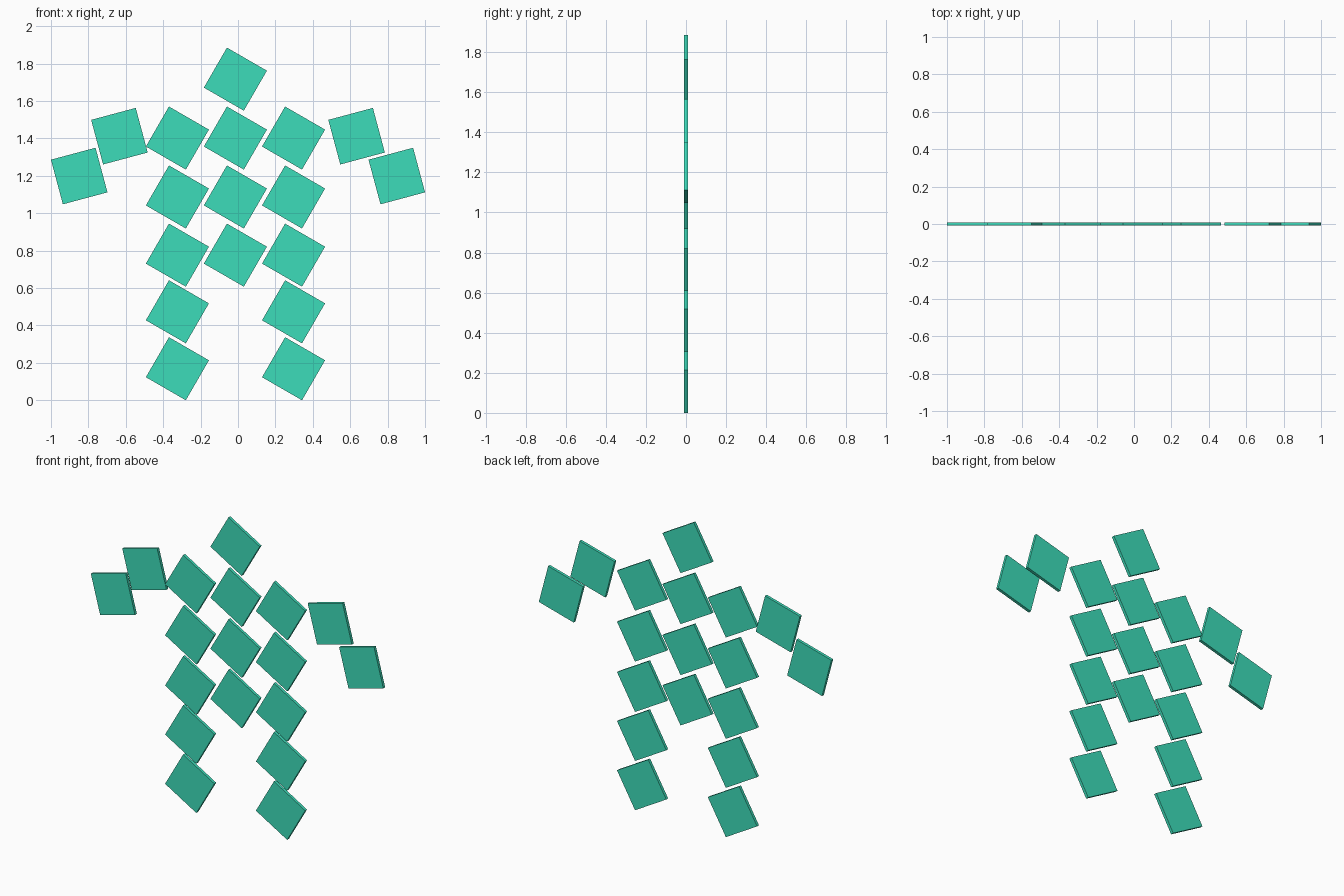
import bpy, math

if "Cube" in bpy.data.objects:
    bpy.data.objects.remove(bpy.data.objects["Cube"])

SIDE, THICK = 0.2468, 0.018

mat = bpy.data.materials.new("turquoise")
mat.diffuse_color = (0.046, 0.72, 0.49, 1)
mat.use_nodes = True
mat.node_tree.nodes["Principled BSDF"].inputs["Base Color"].default_value = mat.diffuse_color


def tile(name, x, z, tilt):
    """Thin square plate facing the front, turned in its own plane."""
    bpy.ops.mesh.primitive_cube_add(size=1, location=(x, 0, z),
                                    rotation=(0, math.radians(tilt), 0))
    ob = bpy.context.object
    ob.name = name
    ob.scale = (SIDE, THICK, SIDE)
    bpy.ops.object.transform_apply(location=False, rotation=False, scale=True)
    ob.data.materials.append(mat)


LEFT, MID, RIGHT = -0.324, -0.014, 0.297
BODY_TILT, ARM_TILT = 30, -15

# head
tile("head_tile", MID, 1.717, BODY_TILT)

# torso: three rows of three
for row, z in enumerate((1.402, 1.087, 0.776)):
    for col, x in enumerate((LEFT, MID, RIGHT)):
        tile(f"torso_tile_{row}_{col}", x, z, BODY_TILT)

# legs
for side, x in (("left", LEFT), ("right", RIGHT)):
    tile(f"{side}_upper_leg_tile", x, 0.473, BODY_TILT)
    tile(f"{side}_lower_leg_tile", x, 0.1686, BODY_TILT)

# arms: mirrored positions, same tilt
for side, s in (("left", -1), ("right", 1)):
    tile(f"{side}_upper_arm_tile", s * 0.634, 1.412, ARM_TILT)
    tile(f"{side}_lower_arm_tile", s * 0.849, 1.199, ARM_TILT)
